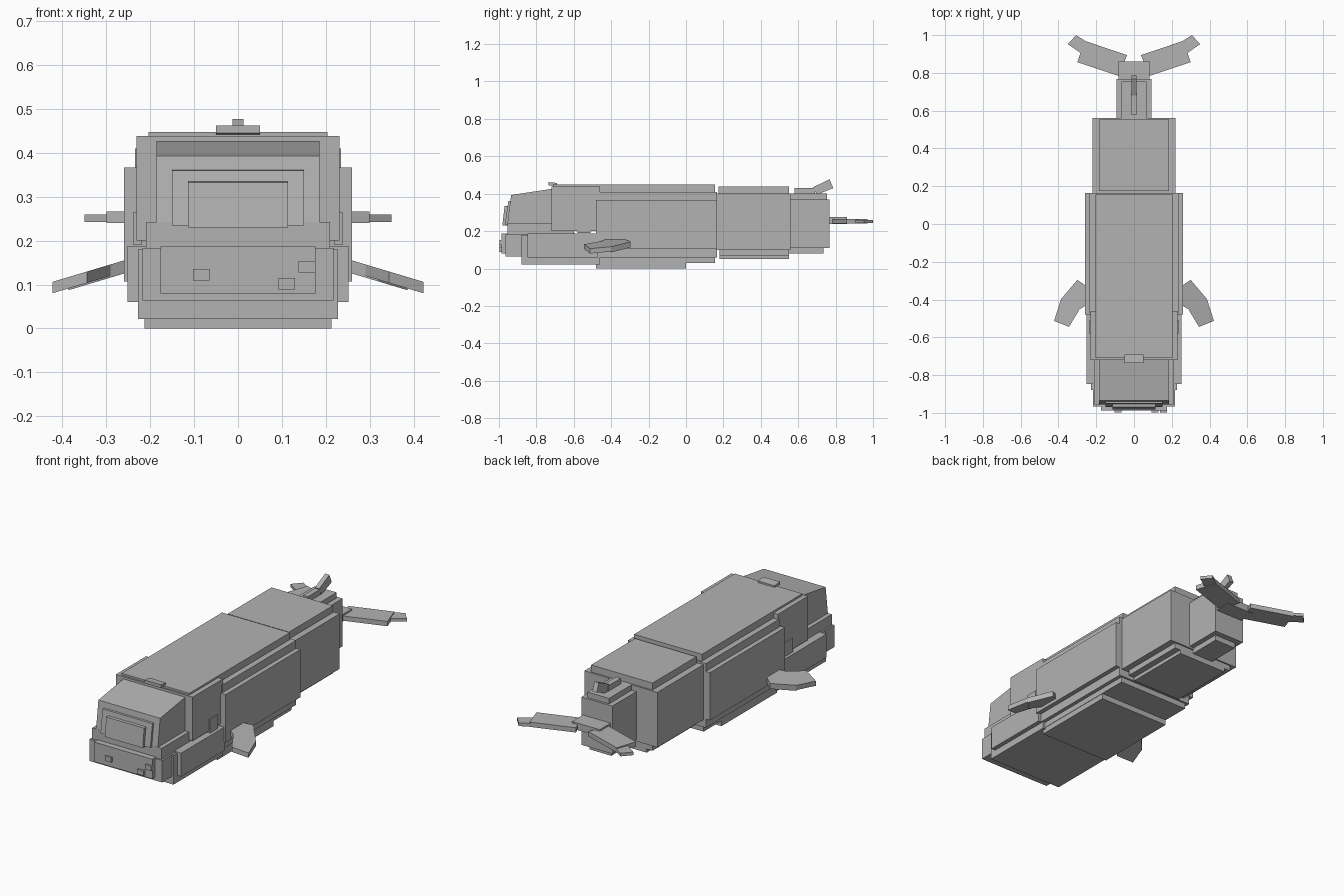
import bpy, bmesh
from mathutils import Vector

cube = bpy.data.objects.get("Cube")
if cube:
    bpy.data.objects.remove(cube, do_unlink=True)

grey = bpy.data.materials.new("plain grey")
grey.use_nodes = True
grey.diffuse_color = (0.45, 0.45, 0.45, 1)
grey.node_tree.nodes["Principled BSDF"].inputs["Base Color"].default_value = (0.45, 0.45, 0.45, 1)


def prism(name, outline, sweep):
    """Extrude a flat outline of 3D points along the sweep vector."""
    bm = bmesh.new()
    face = bm.faces.new([bm.verts.new(p) for p in outline])
    out = bmesh.ops.extrude_face_region(bm, geom=[face])
    moved = [v for v in out["geom"] if isinstance(v, bmesh.types.BMVert)]
    bmesh.ops.translate(bm, verts=moved, vec=Vector(sweep))
    if face.is_valid and len(bm.faces) == len(outline) + 1:
        bm.faces.new(list(face.verts))
    bmesh.ops.recalc_face_normals(bm, faces=bm.faces)
    mesh = bpy.data.meshes.new(name)
    bm.to_mesh(mesh)
    bm.free()
    mesh.materials.append(grey)
    obj = bpy.data.objects.new(name, mesh)
    bpy.context.collection.objects.link(obj)
    return obj


def box(name, x, y, z):
    prism(name, [(x[0], y[0], z[0]), (x[1], y[0], z[0]), (x[1], y[1], z[0]), (x[0], y[1], z[0])],
          (0, 0, z[1] - z[0]))


def block(name, half, y, z):
    box(name, (-half, half), y, z)


def side_profile(name, half, points):
    prism(name, [(-half, y, z) for y, z in points], (2 * half, 0, 0))


def paired(name, points, top, thickness):
    """Mirrored flat fin; top gives the surface height at each x."""
    for side, s in (("left", 1), ("right", -1)):
        prism(side + "_" + name, [(s * x, y, top(x)) for x, y in points], (0, 0, -thickness))


# Main body and belly
block("body_core", 0.235, (-0.47, 0.165), (0.06, 0.41))
block("body_side_panels", 0.26, (-0.48, 0.165), (0.107, 0.367))
block("back_plate", 0.204, (-0.71, 0.155), (0.40, 0.448))
block("body_underside", 0.215, (-0.48, 0.155), (0.03, 0.08))
block("belly_plate", 0.213, (-0.48, 0.0), (0.0, 0.04))

# Head
block("head_base", 0.231, (-0.72, -0.46), (0.2, 0.438))
side_profile("forehead", 0.186, [(-0.935, 0.393), (-0.71, 0.427), (-0.71, 0.2), (-0.955, 0.24)])
side_profile("brow_plate", 0.15, [(-0.95, 0.36), (-0.9, 0.365), (-0.9, 0.235), (-0.968, 0.235)])
side_profile("nose_plate", 0.114, [(-0.97, 0.333), (-0.92, 0.337), (-0.92, 0.23), (-0.982, 0.23)])
block("upper_lip", 0.209, (-0.955, -0.6), (0.18, 0.243))
side_profile("blowhole", 0.05, [(-0.735, 0.462), (-0.69, 0.457), (-0.69, 0.44), (-0.735, 0.445)])
for side, s in (("left", 1), ("right", -1)):
    box(side + "_eye", sorted((s * 0.22, s * 0.238)), (-0.58, -0.51), (0.19, 0.265))

# Lower jaw with small bumps on the chin
block("jaw_core", 0.228, (-0.88, -0.46), (0.022, 0.18))
block("jaw_sides", 0.252, (-0.848, -0.47), (0.06, 0.188))
block("chin", 0.218, (-0.965, -0.84), (0.064, 0.183))
block("chin_plate", 0.176, (-0.987, -0.9), (0.08, 0.187))
for i, (x, z) in enumerate([(-0.084, 0.122), (0.111, 0.102), (0.157, 0.14)]):
    box(f"chin_bump_{i + 1}", (x - 0.019, x + 0.019), (-0.998, -0.97), (z - 0.013, z + 0.013))

# Rear body and tail stock
block("rear_body", 0.22, (0.165, 0.56), (0.1, 0.4))
block("rear_back_plate", 0.185, (0.175, 0.552), (0.39, 0.438))
block("rear_underside", 0.15, (0.18, 0.552), (0.05, 0.11))
block("rear_lower_plate", 0.185, (0.18, 0.552), (0.07, 0.11))
block("tail_stock", 0.093, (0.55, 0.767), (0.11, 0.37))
block("tail_top_plate", 0.065, (0.55, 0.755), (0.36, 0.4))
block("tail_underside", 0.065, (0.55, 0.735), (0.08, 0.12))
block("tail_ridge", 0.015, (0.58, 0.69), (0.39, 0.43))
side_profile("small_back_fin", 0.013, [(0.68, 0.435), (0.768, 0.477), (0.787, 0.43), (0.7, 0.395)])

# Flukes
block("fluke_root", 0.083, (0.76, 0.86), (0.237, 0.275))
paired("fluke", [(0.08, 0.783), (0.30, 0.857), (0.262, 0.97), (0.037, 0.894)],
       lambda x: 0.266, 0.026)
paired("fluke_tip", [(0.235, 0.955), (0.307, 1.0), (0.35, 0.952), (0.275, 0.90)],
       lambda x: 0.26, 0.017)

# Flippers, sloping down and outward
slope = lambda x: 0.155 - 0.3 * (x - 0.26)
paired("flipper", [(0.30, -0.296), (0.235, -0.34), (0.235, -0.42), (0.32, -0.47), (0.386, -0.397)],
       slope, 0.03)
paired("flipper_tip", [(0.386, -0.397), (0.423, -0.513), (0.344, -0.545), (0.29, -0.455)],
       slope, 0.026)
